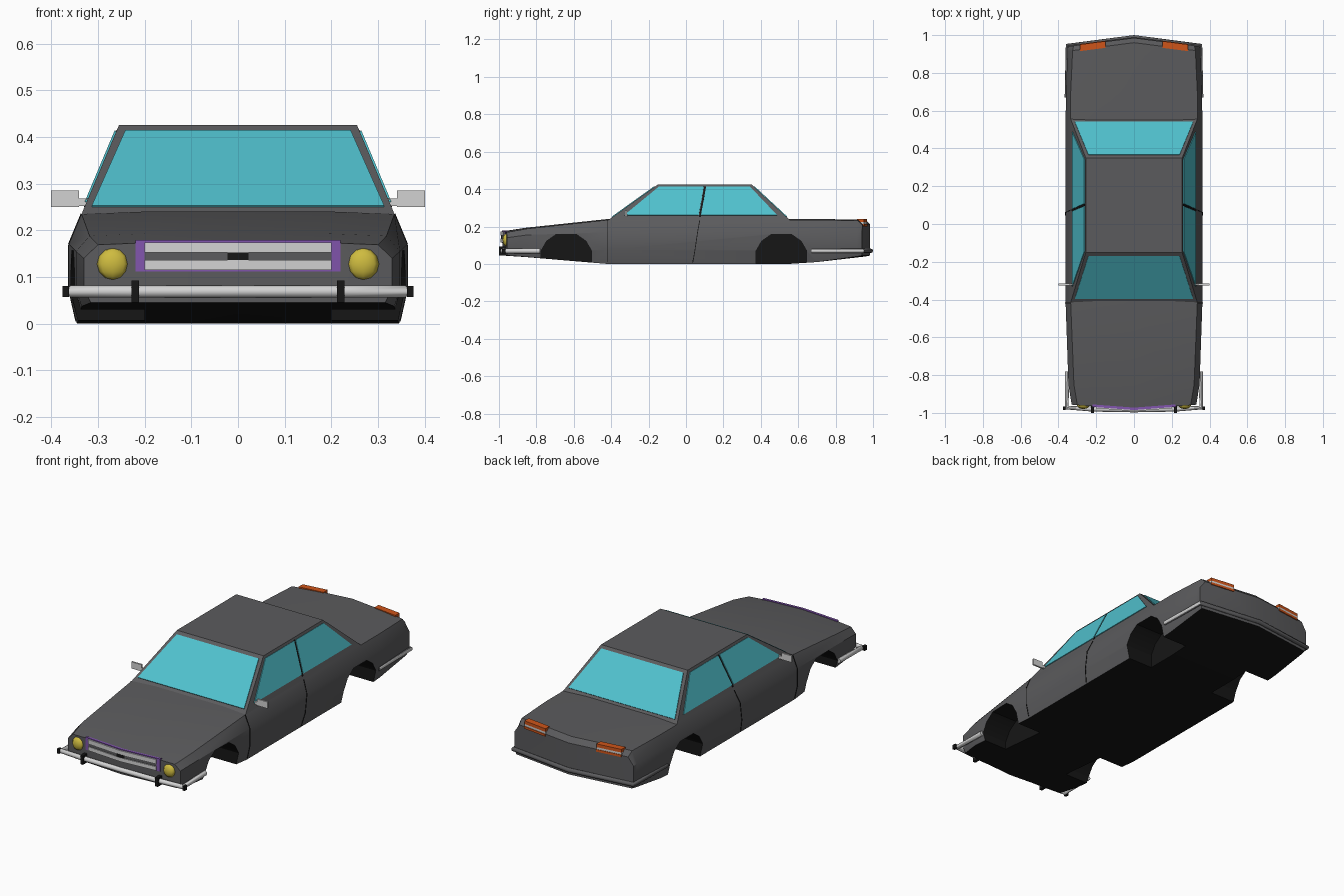
import bpy, bmesh
from mathutils import Vector

if "Cube" in bpy.data.objects:
    bpy.data.objects.remove(bpy.data.objects["Cube"])


def material(name, rgb):
    m = bpy.data.materials.new(name)
    m.diffuse_color = (*rgb, 1)
    m.use_nodes = True
    m.node_tree.nodes["Principled BSDF"].inputs["Base Color"].default_value = m.diffuse_color
    return m


GREY = material("body_grey", (0.105, 0.105, 0.11))
BLACK = material("black", (0.008, 0.008, 0.008))
GLASS = material("cyan_glass", (0.08, 0.53, 0.61))
SILVER = material("silver", (0.65, 0.65, 0.65))
PURPLE = material("purple", (0.22, 0.09, 0.42))
YELLOW = material("yellow", (0.62, 0.50, 0.05))
ORANGE = material("orange", (0.62, 0.09, 0.01))


def build(name, verts, faces, *mats):
    me = bpy.data.meshes.new(name)
    bm = bmesh.new()
    vs = [bm.verts.new(v) for v in verts]
    for f in faces:
        bm.faces.new([vs[i] for i in f])
    bmesh.ops.recalc_face_normals(bm, faces=bm.faces)
    bm.to_mesh(me)
    bm.free()
    for m in mats:
        me.materials.append(m)
    ob = bpy.data.objects.new(name, me)
    bpy.context.collection.objects.link(ob)
    return ob


def prism(name, pts, offset, *mats):
    """Extrude a polygon along a vector."""
    n = len(pts)
    a = [Vector(p) for p in pts]
    verts = a + [p + Vector(offset) for p in a]
    faces = [list(range(n)), list(range(n, 2 * n))]
    faces += [[i, (i + 1) % n, n + (i + 1) % n, n + i] for i in range(n)]
    return build(name, verts, faces, *mats)


def plate(name, pts, mat, t=0.004):
    """Thin panel centred on a polygon's plane."""
    p = [Vector(q) for q in pts]
    n = (p[1] - p[0]).cross(p[2] - p[0]).normalized() * t
    return prism(name, [q - n for q in p], n * 2, mat)


def box(name, lo, hi, mat):
    (x0, y0, z0), (x1, y1, z1) = lo, hi
    pts = [(x0, y0, z0), (x1, y0, z0), (x1, y1, z0), (x0, y1, z0)]
    return prism(name, pts, (0, 0, z1 - z0), mat)


def activate(ob):
    bpy.ops.object.select_all(action='DESELECT')
    ob.select_set(True)
    bpy.context.view_layer.objects.active = ob


def smooth(ob, angle=0.5):
    activate(ob)
    bpy.ops.object.shade_smooth_by_angle(angle=angle)


# Lower body lofted from cross-sections, with V-shaped nose and tail
# y, V depth, half widths (bottom, side, top), heights (bottom, waist, top)
stations = [
    (-.955, -.027, .315, .330, .300, .045, .140, .174),
    (-.850, -.010, .335, .347, .318, .037, .155, .193),
    (-.420, .000, .345, .362, .335, .000, .170, .240),
    (.550, .000, .345, .362, .335, .000, .170, .240),
    (.700, .000, .345, .360, .335, .010, .170, .240),
    (.915, .045, .342, .352, .325, .040, .170, .237),
    (.940, .045, .340, .350, .320, .045, .165, .212)]
verts, faces = [], []
for y, k, xb, xs, xt, zb, zm, zt in stations:
    half = [(0, zb), (xb, zb), (xs, .075), (xs, zm), (xt, zt - .005),
            (xt * .6, zt), (0, zt)]
    ring = half + [(-x, z) for x, z in half[-2:0:-1]]
    verts += [(x, y + k * (1 - abs(x) / .35), z) for x, z in ring]
N = 12
for s in range(len(stations) - 1):
    for i in range(N):
        j = (i + 1) % N
        faces.append([s * N + i, s * N + j, s * N + N + j, s * N + N + i])
for b in (0, (len(stations) - 1) * N):
    faces.append([b + i for i in range(7)])
    faces.append([b + i for i in (6, 7, 8, 9, 10, 11, 0)])
body = build("lower_body", verts, faces, GREY, BLACK)
for p in body.data.polygons:
    p.material_index = int(p.normal.z < -.8)

# Wheel wells cut into the sides
arch = [(-.135, -.05), (-.135, .07), (-.105, .122), (-.055, .157),
        (.055, .157), (.105, .122), (.135, .07), (.135, -.05)]
for yc in (-.64, .51):
    for s in (-1, 1):
        cut = prism("well_cutter", [(s * .2, yc + y, z) for y, z in arch],
                    (s * .3, 0, 0), GREY, BLACK)
        cut.hide_render = True
        for p in cut.data.polygons:
            p.material_index = 1
        mod = body.modifiers.new("well", 'BOOLEAN')
        mod.operation, mod.solver, mod.object = 'DIFFERENCE', 'EXACT', cut
        activate(body)
        bpy.ops.object.modifier_apply(modifier=mod.name)
        bpy.data.objects.remove(cut)
smooth(body)

# Cabin
Z0, Z1 = .235, .425
base = [(-.335, -.415, Z0), (.335, -.415, Z0), (.335, .555, Z0), (-.335, .555, Z0)]
roof = [(-.255, -.15, Z1), (.255, -.15, Z1), (.255, .35, Z1), (-.255, .35, Z1)]
build("cabin", base + roof,
      [[0, 1, 2, 3], [4, 5, 6, 7]] + [[i, (i + 1) % 4, 4 + (i + 1) % 4, 4 + i]
                                      for i in range(4)], GREY)


def mix(a, b, z):
    return a + (b - a) * (z - Z0) / (Z1 - Z0)


def side_x(z):
    """Half width of the flank at height z."""
    prof = [(0, .345), (.075, .362), (.17, .362), (.235, .335), (.425, .255)]
    for (za, xa), (zb, xb) in zip(prof, prof[1:]):
        if z <= zb:
            return xa + (xb - xa) * (z - za) / (zb - za)
    return .255


# Windows
for name, ya, yb in (("windscreen", -.415, -.15), ("rear_window", .555, .35)):
    lo, hi = .250, .412
    plate(name, [(-.313, mix(ya, yb, lo), lo), (.313, mix(ya, yb, lo), lo),
                 (.241, mix(ya, yb, hi), hi), (-.241, mix(ya, yb, hi), hi)], GLASS)
panes = {"front_side_window": [(-.33, .26), (.068, .26), (.095, .412), (-.145, .412)],
         "rear_side_window": [(.08, .26), (.487, .26), (.342, .412), (.108, .412)]}
seams = {"pillar": [(.074, .25), (.102, .414)],
         "door_seam": [(.036, .005), (.048, .075), (.062, .17), (.074, .235)],
         "front_door_seam": [(-.418, .01), (-.418, .075), (-.418, .17), (-.418, .235)]}
for s in (-1, 1):
    for name, pts in panes.items():
        plate(name, [(s * side_x(z), y, z) for y, z in pts], GLASS)
    for name, pts in seams.items():
        w = .005 if name == "pillar" else .002
        for (ya, za), (yb, zb) in zip(pts, pts[1:]):
            xa, xb = s * side_x(za), s * side_x(zb)
            plate(name, [(xa, ya - w, za), (xa, ya + w, za),
                         (xb, yb + w, zb), (xb, yb - w, zb)], BLACK, .002)
    # Door mirrors
    box("door_mirror", (s * .34, -.325, .25), (s * .40, -.316, .285), SILVER)
    box("mirror_arm", (s * .315, -.324, .252), (s * .345, -.314, .268), SILVER)


# Bars that follow the V of the nose or the tail
def nose_y(x):
    return -.955 - .027 * (1 - abs(x) / .35)


def tail_y(x):
    return .94 + .045 * (1 - abs(x) / .35)


def v_bar(name, xs, z0, z1, fy, d0, d1, mat):
    pts = [(x, fy(x) + d0, z0) for x in xs] + [(x, fy(x) + d1, z0) for x in xs[::-1]]
    return prism(name, pts, (0, 0, z1 - z0), mat)


# Grille
v_bar("grille_frame", [-.22, 0, .22], .112, .179, nose_y, .01, -.003, PURPLE)
v_bar("grille_centre", [-.2, 0, .2], .134, .156, nose_y, 0, -.005, GREY)
for z in (.115, .153):
    v_bar("grille_bar", [-.2, 0, .2], z, z + .021, nose_y, 0, -.009, SILVER)
v_bar("grille_badge", [-.023, 0, .023], .136, .152, nose_y, 0, -.008, BLACK)

for s in (-1, 1):
    # Headlights
    bpy.ops.mesh.primitive_uv_sphere_add(segments=8, ring_count=6, radius=.034,
                                         location=(s * .268, -.96, .128))
    lamp = bpy.context.object
    lamp.name = "headlight"
    lamp.scale.y = .6
    lamp.data.materials.append(YELLOW)
    smooth(lamp, .9)
    # Tail lights
    xs = [s * .15, s * .285]
    v_bar("tail_light_upper", xs, .224, .241, tail_y, -.033, .002, ORANGE)
    v_bar("tail_light_strip", xs, .213, .224, tail_y, -.033, .002, SILVER)
    v_bar("tail_light_lower", xs, .201, .213, tail_y, -.033, .005, ORANGE)
    # Bumper guards and end caps
    box("bumper_guard", (s * .212, -1.0, .045), (s * .228, -.96, .092), BLACK)
    box("bumper_end", (s * .362, -.985, .057), (s * .376, -.965, .081), BLACK)


# Bumpers swept along a path
def bumper(name, half, z, r, *mats):
    cu = bpy.data.curves.new(name, 'CURVE')
    cu.dimensions = '3D'
    cu.bevel_depth, cu.bevel_resolution, cu.use_fill_caps = r, 2, True
    pts = half + [(-x, y) for x, y in half[-2::-1]]
    sp = cu.splines.new('POLY')
    sp.points.add(len(pts) - 1)
    for p, (x, y) in zip(sp.points, pts):
        p.co = (x, y, z, 1)
    ob = bpy.data.objects.new(name, cu)
    bpy.context.collection.objects.link(ob)
    activate(ob)
    bpy.ops.object.convert(target='MESH')
    ob = bpy.context.object
    ob.data.materials.clear()
    for m in mats:
        ob.data.materials.append(m)
    smooth(ob, .8)
    return ob


bumper("front_bumper", [(.352, -.78), (.357, -.972), (.22, -.98), (0, -.984)],
       .069, .013, SILVER)
rear = bumper("rear_bumper", [(.355, .67), (.352, .945), (0, .988)], .070, .012,
              GREY, SILVER)
for p in rear.data.polygons:
    p.material_index = int(p.normal.x > .5)
